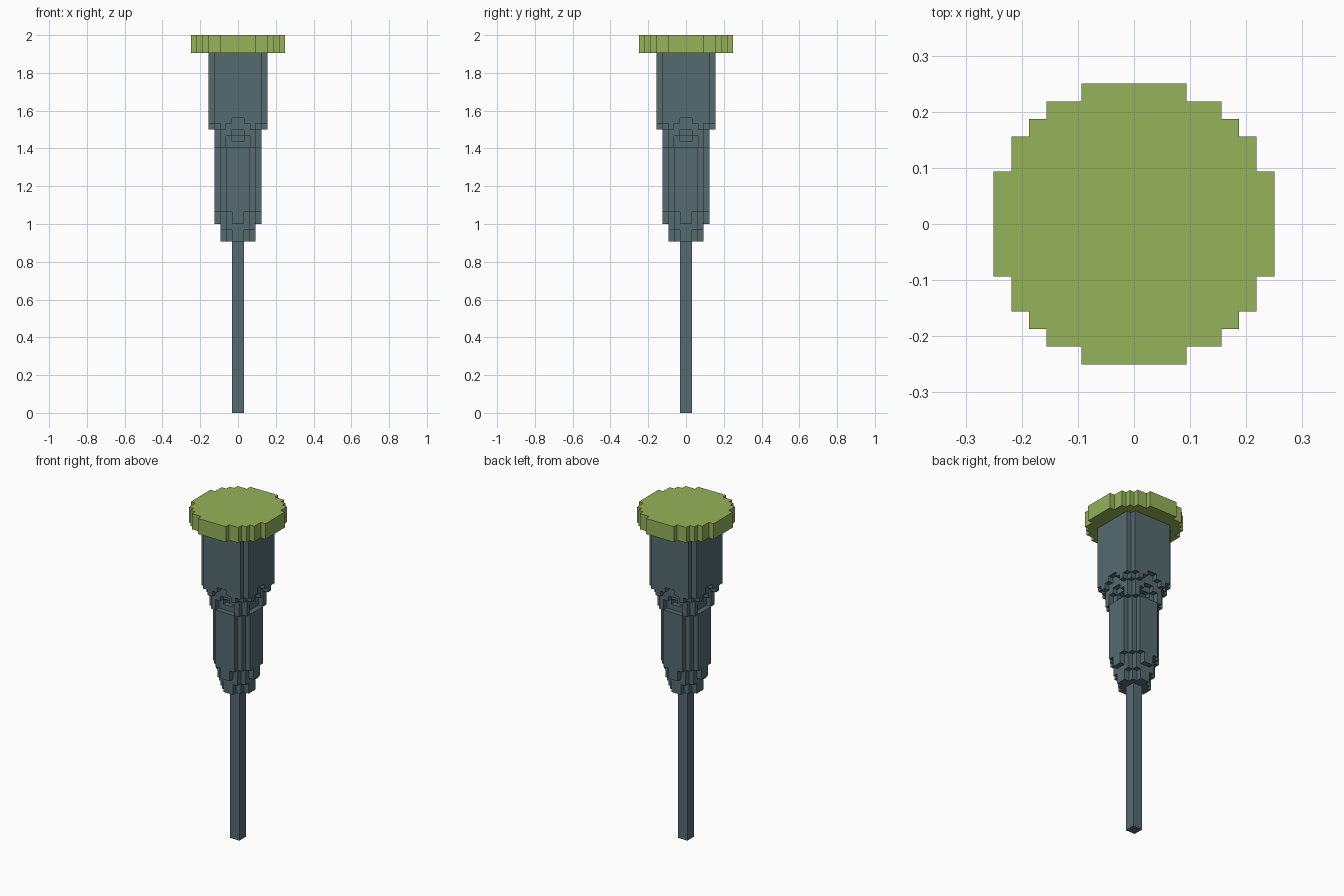
import bpy, bmesh

U = 1 / 32  # size of one block

cube = bpy.data.objects.get("Cube")
if cube:
    bpy.data.objects.remove(cube)


def material(name, rgb):
    m = bpy.data.materials.new(name)
    m.use_nodes = True
    m.diffuse_color = (*rgb, 1)
    bsdf = next(n for n in m.node_tree.nodes if n.type == "BSDF_PRINCIPLED")
    bsdf.inputs["Base Color"].default_value = (*rgb, 1)
    bsdf.inputs["Roughness"].default_value = 0.8
    return m


def outline(steps):
    """Stepped outline, alike on all four sides; each step is (reach, end of step)."""
    octant, t = [], 0
    for reach, end in steps:
        octant += [(reach, t), (reach, end)]
        t = end
    quarter = octant + [(y, x) for x, y in reversed(octant)]
    points = []
    for _ in range(4):
        for p in quarter:
            if p not in points:
                points.append(p)
        quarter = [(-y, x) for x, y in quarter]
    return points


def stack(name, mat, layers):
    """One object made of stepped prisms, each (bottom, top, steps) in blocks."""
    bm = bmesh.new()
    for low, high, steps in layers:
        base = [bm.verts.new((x * U, y * U, low * U)) for x, y in outline(steps)]
        face = bm.faces.new(base)
        new = bmesh.ops.extrude_face_region(bm, geom=[face], use_keep_orig=True)
        top = [v for v in new["geom"] if isinstance(v, bmesh.types.BMVert)]
        bmesh.ops.translate(bm, verts=top, vec=(0, 0, (high - low) * U))
    bmesh.ops.recalc_face_normals(bm, faces=bm.faces)
    mesh = bpy.data.meshes.new(name)
    bm.to_mesh(mesh)
    bm.free()
    mesh.materials.append(mat)
    obj = bpy.data.objects.new(name, mesh)
    bpy.context.collection.objects.link(obj)
    return obj


slate = material("slate_grey", (0.091, 0.147, 0.159))
green = material("leaf_green", (0.30, 0.445, 0.10))

# Thin square rod
stack("rod", slate, [(0, 29, [(1, 1)])])

# Lower barrel with its stepped tip
stack("lower_barrel", slate, [
    (29, 31, [(3, 1), (2, 2)]),
    (31, 32, [(3, 2), (2, 2)]),
    (32, 34, [(4, 1), (3, 2), (2, 2)]),
    (34, 45, [(4, 2), (3, 3)]),
])

# Collar with a small recess on each side
stack("collar", slate, [
    (45, 46, [(3, 2), (4, 3), (3, 3)]),
    (46, 47, [(2, 1), (3, 2), (4, 3), (3, 3)]),
    (47, 48, [(3, 1), (4, 3), (3, 3)]),
])

# Upper barrel with a toothed lower edge
stack("upper_barrel", slate, [
    (48, 49, [(4, 2), (5, 3), (4, 4)]),
    (49, 50, [(4, 1), (5, 4), (4, 4)]),
    (50, 61, [(5, 4), (4, 4)]),
])

# Round stepped cap
stack("cap", green, [(61, 64, [(8, 3), (7, 5), (6, 6)])])
